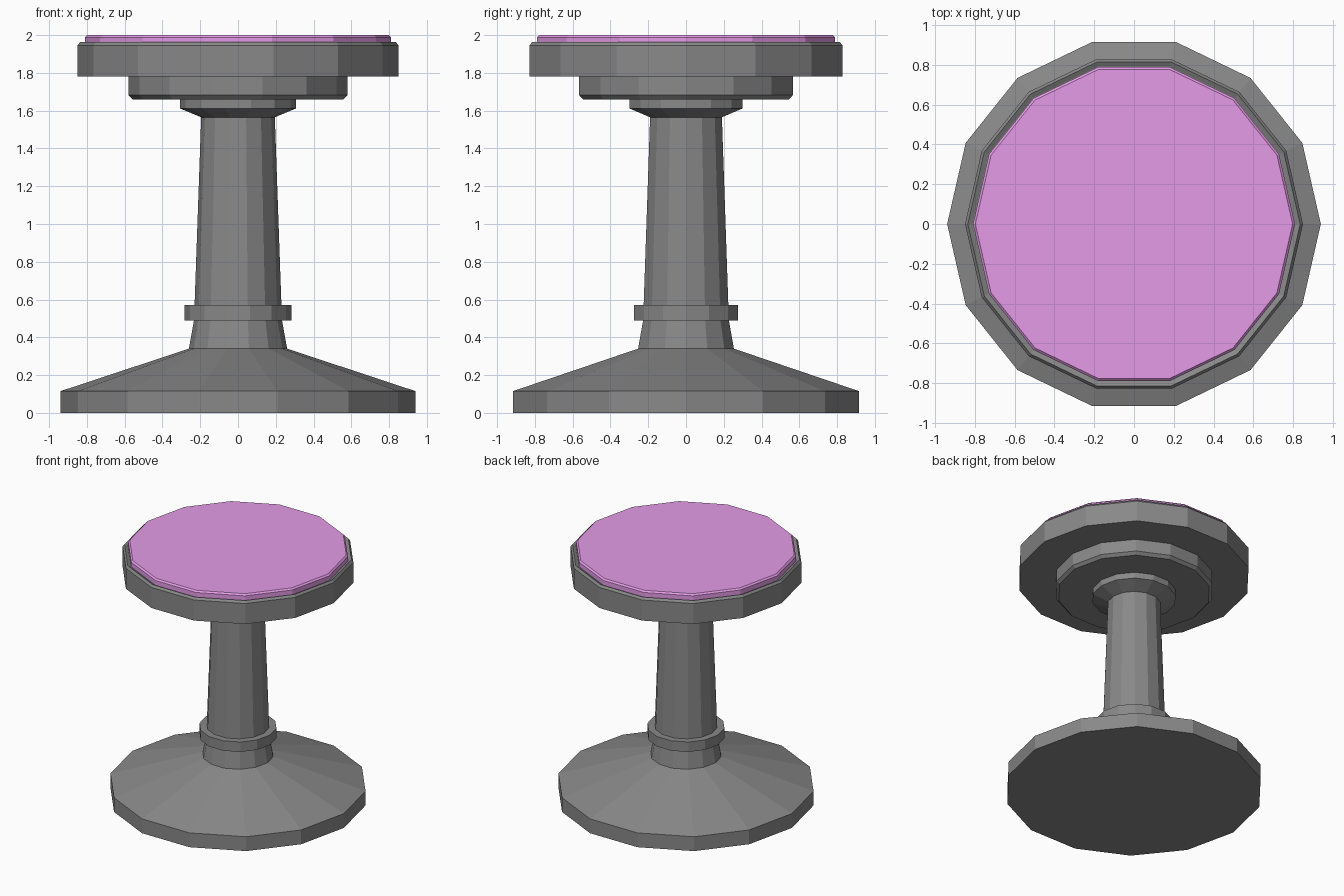
import bpy, bmesh
from math import cos, sin, pi

if "Cube" in bpy.data.objects:
    bpy.data.objects.remove(bpy.data.objects["Cube"])

SIDES = 14


def material(name, color):
    mat = bpy.data.materials.new(name)
    mat.diffuse_color = color
    mat.use_nodes = True
    mat.node_tree.nodes["Principled BSDF"].inputs["Base Color"].default_value = mat.diffuse_color
    return mat


DARK = material("dark_grey", (0.25, 0.25, 0.25, 1))
PINK = material("pink", (0.78, 0.33, 0.80, 1))


def lathe(name, profile, mat=DARK):
    """Flat-faced 14-sided solid from (radius, z) points, bottom to top."""
    bm = bmesh.new()
    rings = [[bm.verts.new((r * cos(2 * pi * i / SIDES), r * sin(2 * pi * i / SIDES), z))
              for i in range(SIDES)] for r, z in profile]
    for low, high in zip(rings, rings[1:]):
        for i in range(SIDES):
            j = (i + 1) % SIDES
            bm.faces.new((low[i], low[j], high[j], high[i]))
    bm.faces.new(rings[0][::-1])
    bm.faces.new(rings[-1])
    mesh = bpy.data.meshes.new(name)
    bm.to_mesh(mesh)
    bm.free()
    ob = bpy.data.objects.new(name, mesh)
    bpy.context.collection.objects.link(ob)
    mesh.materials.append(mat)
    return ob


# Sloped foot
lathe("base", [(0.94, 0), (0.94, 0.115), (0.26, 0.34)])
# Flared root, collar and tapered post
lathe("column_root", [(0.26, 0.34), (0.233, 0.49)])
lathe("collar", [(0.283, 0.49), (0.283, 0.57)])
lathe("column", [(0.233, 0.49), (0.23, 0.57), (0.195, 1.565)])
# Stepped supports under the seat
lathe("flange", [(0.195, 1.565), (0.308, 1.612), (0.308, 1.66)])
lathe("seat_support", [(0.558, 1.66), (0.58, 1.682), (0.58, 1.78)])
# Seat pan with bevelled rim and shallow groove
lathe("seat_pan", [(0.85, 1.78), (0.85, 1.945), (0.836, 1.963),
                   (0.812, 1.95)])
# Pink cushion
lathe("cushion", [(0.81, 1.95), (0.81, 1.988), (0.798, 2.0)], PINK)
